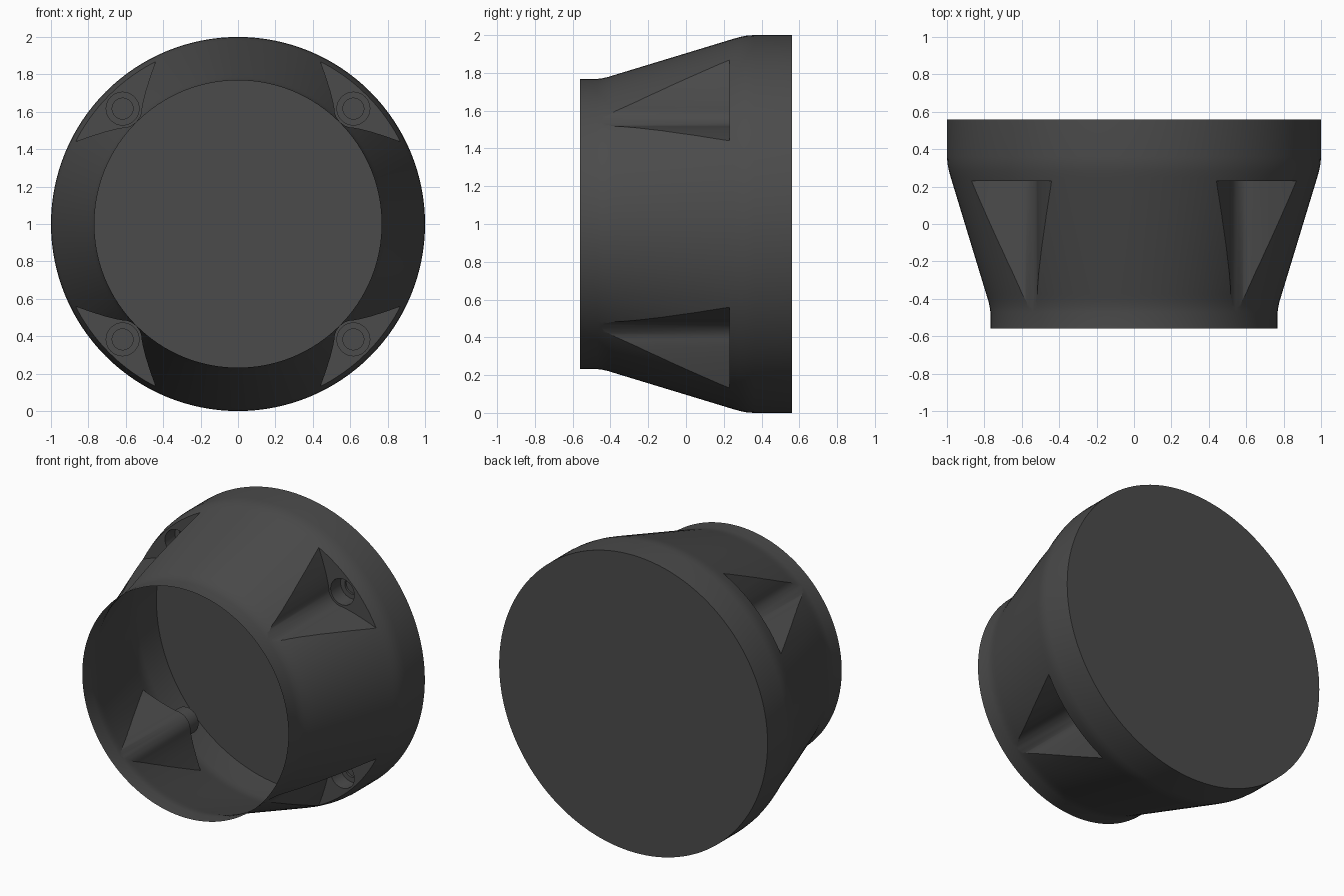
import bpy, bmesh, math

if "Cube" in bpy.data.objects:
    bpy.data.objects.remove(bpy.data.objects["Cube"])

ZC = 1.0          # height of the housing axis
FLOOR_Y = 0.23    # depth of the pocket floors
HOLE = 0.617      # screw position along x and z


def make_object(name, bm):
    bmesh.ops.recalc_face_normals(bm, faces=bm.faces)
    mesh = bpy.data.meshes.new(name)
    bm.to_mesh(mesh)
    bm.free()
    ob = bpy.data.objects.new(name, mesh)
    bpy.context.collection.objects.link(ob)
    return ob


def loft(name, rings):
    """Closed solid through equal-length rings of points, capped at both ends."""
    bm = bmesh.new()
    loops = [[bm.verts.new(p) for p in ring] for ring in rings]
    n = len(loops[0])
    for a, b in zip(loops, loops[1:]):
        for i in range(n):
            j = (i + 1) % n
            bm.faces.new((a[i], a[j], b[j], b[i]))
    bm.faces.new(loops[0])
    bm.faces.new(loops[-1])
    return make_object(name, bm)


def circle(r, y, n, cx=0, cz=0):
    return [(cx + r * math.cos(2 * math.pi * i / n), y,
             ZC + cz + r * math.sin(2 * math.pi * i / n)) for i in range(n)]


# housing: turned profile (radius, y)
profile = [(0.768, -0.56), (0.768, -0.47), (0.772, -0.44), (0.779, -0.41),
           (0.79, -0.375), (0.98, 0.25), (0.99, 0.286), (0.997, 0.32),
           (1.0, 0.36), (1.0, 0.56)]
housing = loft("housing", [circle(r, y, 128) for r, y in profile])

# pocket outline: flared wall, rounded inner corner, mirrored flared wall
wall = [(0.39, 1.0), (0.44, 0.87), (0.469, 0.79), (0.494, 0.71), (0.509, 0.65)]
arc = [(HOLE + 0.102 * math.cos(math.radians(a)),
        HOLE + 0.102 * math.sin(math.radians(a))) for a in range(180, 271, 9)]
outline = wall + arc + [(z, x) for x, z in reversed(wall)] + [(1.0, 1.0)]

cutters = []
for sx in (1, -1):
    for sz in (1, -1):
        cutters.append(loft("pocket_cutter", [
            [(sx * x, y, ZC + sz * z) for x, z in outline] for y in (-0.7, FLOOR_Y)]))
        # screw recess with a smaller, deeper centre
        rings = [(0.088, 0.15), (0.088, 0.335), (0.056, 0.335), (0.056, 0.35)]
        cutters.append(loft("recess_cutter", [
            circle(r, y, 32, sx * HOLE, sz * HOLE) for r, y in rings]))

bpy.context.view_layer.objects.active = housing
housing.select_set(True)
for cutter in cutters:
    mod = housing.modifiers.new("cut", 'BOOLEAN')
    mod.operation = 'DIFFERENCE'
    mod.solver = 'EXACT'
    mod.object = cutter
    bpy.ops.object.modifier_apply(modifier=mod.name)
for cutter in cutters:
    bpy.data.objects.remove(cutter)

# open front of the thin shell
bm = bmesh.new()
bm.from_mesh(housing.data)
front = [f for f in bm.faces if all(v.co.y < -0.559 for v in f.verts)]
bmesh.ops.delete(bm, geom=front, context='FACES_ONLY')
bm.to_mesh(housing.data)
bm.free()

mat = bpy.data.materials.new("dark_grey")
mat.diffuse_color = (0.07, 0.07, 0.07, 1)
mat.use_nodes = True
mat.node_tree.nodes["Principled BSDF"].inputs["Base Color"].default_value = mat.diffuse_color
housing.data.materials.clear()
housing.data.materials.append(mat)
for p in housing.data.polygons:
    p.material_index = 0

bpy.ops.object.select_all(action='DESELECT')
housing.select_set(True)
bpy.context.view_layer.objects.active = housing
bpy.ops.object.shade_smooth_by_angle(angle=math.radians(30))

# thin lens disc set back to close the view through the front rim is the housing's own back wall
